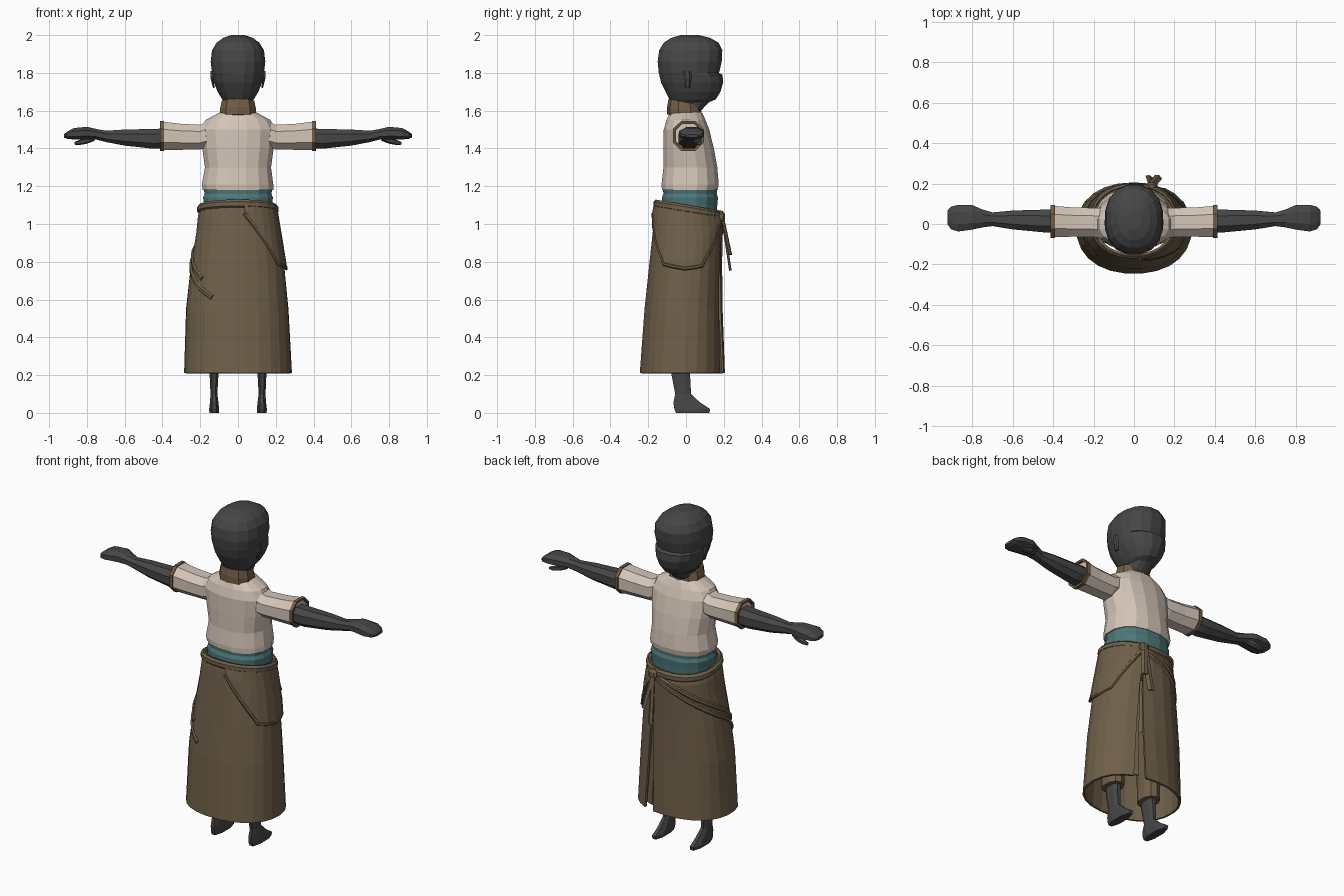
import bpy, bmesh, math
from mathutils import Vector

if "Cube" in bpy.data.objects:
    bpy.data.objects.remove(bpy.data.objects["Cube"], do_unlink=True)


def material(name, rgb):
    mat = bpy.data.materials.new(name)
    mat.use_nodes = True
    mat.diffuse_color = (*rgb, 1)
    mat.node_tree.nodes["Principled BSDF"].inputs["Base Color"].default_value = (*rgb, 1)
    return mat


charcoal = material("charcoal", (.062, .062, .062))
cream = material("cream cloth", (.66, .56, .48))
brown = material("brown cloth", (.16, .115, .068))
tan_trim = material("tan trim", (.17, .11, .06))
teal = material("teal sash", (.075, .19, .2))


def finish(name, bm, mat, thickness=0):
    """Turn a bmesh into a flat shaded object, optionally thickened."""
    bmesh.ops.recalc_face_normals(bm, faces=bm.faces)
    mesh = bpy.data.meshes.new(name)
    bm.to_mesh(mesh)
    bm.free()
    mesh.materials.append(mat)
    obj = bpy.data.objects.new(name, mesh)
    bpy.context.collection.objects.link(obj)
    if thickness:
        mod = obj.modifiers.new("Cloth thickness", "SOLIDIFY")
        mod.thickness = thickness
        mod.offset = 0
    return obj


def bridge(bm, rows, closed=True):
    """Fill quads between successive rows of vertices."""
    for low, high in zip(rows, rows[1:]):
        count = len(low)
        for i in range(count if closed else count - 1):
            j = (i + 1) % count
            bm.faces.new((low[i], low[j], high[j], high[i]))


def rounded(angle, power):
    c, s = math.cos(angle), math.sin(angle)
    return (math.copysign(abs(c) ** power, c), math.copysign(abs(s) ** power, s))


def loft(name, rings, mat, sides=12, axis="z", side=1, tilt=0, power=.88):
    """Skin rings of (station, u min, u max, v min, v max) along z or x."""
    bm = bmesh.new()
    rows = []
    for station, u0, u1, v0, v1 in rings:
        row = []
        for i in range(sides):
            c, s = rounded(math.tau * (i + .5) / sides, power)
            u = (u0 + u1) / 2 + c * (u1 - u0) / 2
            v = (v0 + v1) / 2 + s * (v1 - v0) / 2
            co = (side * u, v, station + tilt * v) if axis == "z" else (side * station, u, v)
            row.append(bm.verts.new(co))
        rows.append(row)
    bridge(bm, rows)
    bm.faces.new(rows[0])
    bm.faces.new(rows[-1])
    return finish(name, bm, mat)


def tube(name, points, mat, width, depth, sides=6, closed=False):
    """Sweep a flattened section, wide across the outward direction."""
    bm = bmesh.new()
    rows = []
    for k, p in enumerate(points):
        after = points[(k + 1) % len(points)] if closed else points[min(k + 1, len(points) - 1)]
        along = (after - points[k - 1 if closed else max(k - 1, 0)]).normalized()
        out = Vector((p.x, p.y, 0))
        out = (out - along * out.dot(along)).normalized()
        across = along.cross(out)
        angles = [math.tau * i / sides for i in range(sides)]
        rows.append([bm.verts.new(p + across * math.cos(a) * width + out * math.sin(a) * depth)
                     for a in angles])
    if not closed:
        bm.faces.new(rows[0])
        bm.faces.new(rows[-1])
    bridge(bm, rows + rows[:1] if closed else rows)
    return finish(name, bm, mat)


def lerp_table(table, key):
    """Linear interpolation in a table sorted by descending first column."""
    for a, b in zip(table, table[1:]):
        if key >= b[0]:
            t = min(max((a[0] - key) / (a[0] - b[0]), 0), 1)
            return [p + (q - p) * t for p, q in zip(a, b)]
    return table[-1]


# Head with a stepped face
loft("head", [
    (1.58, -.075, .075, -.08, .06), (1.645, -.07, .07, -.08, .125),
    (1.66, -.085, .085, -.09, .16), (1.7, -.11, .11, -.11, .185),
    (1.75, -.13, .13, -.135, .2), (1.79, -.138, .138, -.145, .196),
    (1.8, -.14, .14, -.147, .178), (1.86, -.147, .147, -.153, .192),
    (1.92, -.14, .14, -.145, .195), (1.96, -.115, .115, -.12, .175),
    (1.985, -.08, .08, -.08, .13), (2, -.035, .035, -.03, .07)], charcoal, 16)

# Shirt body, collar and sash
loft("shirt_body", [
    (1.18, -.19, .19, -.13, .17), (1.21, -.195, .19, -.132, .176),
    (1.3, -.178, .178, -.122, .168), (1.4, -.192, .192, -.122, .15),
    (1.5, -.2, .2, -.12, .125), (1.55, -.175, .175, -.105, .105),
    (1.585, -.11, .11, -.09, .09), (1.6, -.08, .08, -.07, .07)], cream, 16)
loft("collar", [
    (1.56, -.1, .1, -.1, .09), (1.6, -.1, .1, -.1, .085), (1.645, -.09, .09, -.092, .072),
    (1.645, -.08, .08, -.082, .062), (1.6, -.08, .08, -.08, .06)], tan_trim, 10, tilt=-.2)
loft("sash", [
    (1.03, -.18, .18, -.13, .165), (1.1, -.183, .183, -.13, .168),
    (1.14, -.188, .188, -.13, .172), (1.16, -.18, .18, -.122, .165),
    (1.19, -.185, .185, -.125, .168)], teal, 16)

# Limbs, mirrored
for word, s in (("left", 1), ("right", -1)):
    loft(word + "_sleeve", [
        (.1, -.08, .08, 1.41, 1.575), (.2, -.07, .085, 1.39, 1.53),
        (.3, -.068, .087, 1.388, 1.535), (.398, -.07, .095, 1.387, 1.547)],
        cream, 8, "x", s)
    loft(word + "_cuff", [
        (.392, -.075, .1, 1.382, 1.552), (.412, -.075, .1, 1.382, 1.552),
        (.412, -.062, .087, 1.395, 1.539), (.397, -.06, .085, 1.397, 1.537)],
        tan_trim, 8, "x", s)
    loft(word + "_arm_and_hand", [
        (.36, -.045, .075, 1.4, 1.51), (.45, -.045, .075, 1.395, 1.507),
        (.6, -.03, .07, 1.412, 1.503), (.7, -.013, .06, 1.432, 1.496),
        (.75, -.02, .075, 1.445, 1.505), (.8, -.032, .098, 1.445, 1.517),
        (.87, -.042, .1, 1.445, 1.51), (.905, -.03, .09, 1.45, 1.49),
        (.922, -.005, .07, 1.458, 1.475)], charcoal, 8, "x", s)
    loft(word + "_thumb", [
        (.76, .03, .07, 1.44, 1.475), (.8, .045, .085, 1.425, 1.46),
        (.84, .055, .085, 1.418, 1.445), (.865, .06, .08, 1.42, 1.435)], charcoal, 6, "x", s)
    loft(word + "_leg_and_foot", [
        (0, .1, .153, -.06, .13), (.02, .098, .155, -.068, .135), (.055, .102, .15, -.072, .08),
        (.1, .108, .147, -.06, .03), (.2, .102, .152, -.08, .025),
        (.6, .09, .165, -.09, .03)], charcoal, 8, side=s)
    loft(word + "_trouser_cuff", [
        (.235, .075, .18, -.1, .045), (.3, .075, .18, -.1, .045),
        (.65, .06, .18, -.1, .06)], brown, 10, side=s)
    loft(word + "_ear", [
        (1.72, .125, .133, -.005, .02), (1.77, .125, .146, -.015, .03),
        (1.81, .125, .148, -.015, .025)], charcoal, 6, side=s)

# Skirt surface: height, right x, left x, y toward knees' back, y toward toes
SKIRT = [(1.1, -.195, .195, -.152, .178), (1.04, -.208, .202, -.16, .19),
         (.95, -.217, .212, -.17, .188), (.78, -.245, .24, -.19, .186),
         (.55, -.27, .262, -.215, .188), (.21, -.28, .28, -.24, .2)]
SLIT = math.radians(68)


def on_skirt(angle, z, lift=0):
    _, x0, x1, y0, y1 = lerp_table(SKIRT, z)
    c, s = rounded(angle, .9)
    x = (x0 + x1) / 2 + c * ((x1 - x0) / 2 + lift)
    y = (y0 + y1) / 2 + s * ((y1 - y0) / 2 + lift)
    slope = -.17 * min(max((z - .75) / .3, 0), 1)
    return Vector((x, y, z + slope * y))


def drape(degrees_and_heights, lift, steps=3):
    """Follow the skirt surface through (degrees, height) stops."""
    points = []
    for (a, z), (b, w) in zip(degrees_and_heights, degrees_and_heights[1:]):
        for k in range(steps):
            t = k / steps
            points.append(on_skirt(math.radians(a + (b - a) * t), z + (w - z) * t, lift))
    a, z = degrees_and_heights[-1]
    return points + [on_skirt(math.radians(a), z, lift)]


# Wrapped skirt, open at the slit
bm = bmesh.new()
rows = []
for z in [ring[0] for ring in SKIRT]:
    gap = .16 * max(0, 1 - z) + .005
    start, end = SLIT + gap, SLIT + math.tau - gap
    rows.append([bm.verts.new(on_skirt(start + (end - start) * i / 24, z)) for i in range(25)])
bridge(bm, rows, closed=False)
finish("skirt", bm, brown, .012)

# Inner flap behind the slit
bm = bmesh.new()
rows = [[bm.verts.new(on_skirt(SLIT + a * .15, z, -.02)) for a in range(-3, 1)]
        for z in (1.05, .8, .5, .23)]
bridge(bm, rows, closed=False)
finish("inner_flap", bm, brown, .008)

# Tucked overlay on the left hip with a rolled hem
HEM = [(-82, 1.03), (-55, .9), (-32, .785), (0, .765), (22, .78), (45, .93), (66, 1.06)]
bottom = drape(HEM, .014, 2)
top = drape([(HEM[0][0], 1.08), (HEM[-1][0], 1.08)], .008, len(bottom) - 1)
bm = bmesh.new()
rows = [[bm.verts.new(p.lerp(q, t)) for p, q in zip(top, bottom)] for t in (0, .5, 1)]
for v, p in zip(rows[1], drape([(a, (1.08 + z) / 2) for a, z in HEM], .014, 2)):
    v.co = p
bridge(bm, rows, closed=False)
finish("hip_overlay", bm, brown, .01)
tube("hip_overlay_hem", bottom, brown, .011, .009)

# Waistband and the folds sweeping round the right hip
waist = [on_skirt(math.tau * i / 24, 1.08, .006) for i in range(24)]
tube("waistband", waist, brown, .022, .013, closed=True)
FOLDS = [[(70, 1.05), (110, .97), (150, .87), (185, .78), (215, .68), (242, .61)],
         [(70, 1.07), (110, 1.01), (150, .92), (185, .83), (210, .75), (225, .71)]]
for number, stops in enumerate(FOLDS, 1):
    tube("hip_fold_%d" % number, drape(stops, .004), brown, .015, .011)

# Knot and hanging ties
knot = on_skirt(SLIT, 1.07, .015)
loft("knot", [(knot.z + dz, knot.x - r, knot.x + r, knot.y - r * .7, knot.y + r * .7)
              for dz, r in ((-.035, .016), (-.01, .03), (.015, .028), (.03, .014))], brown, 8)
for name, dx, length in (("long_tie", -.012, .285), ("short_tie", .035, .2)):
    path = [knot + Vector((dx * t, .006 + .042 * t, -length * t)) for t in (0, .3, .65, 1)]
    tube(name, path, brown, .02, .007, 4)
